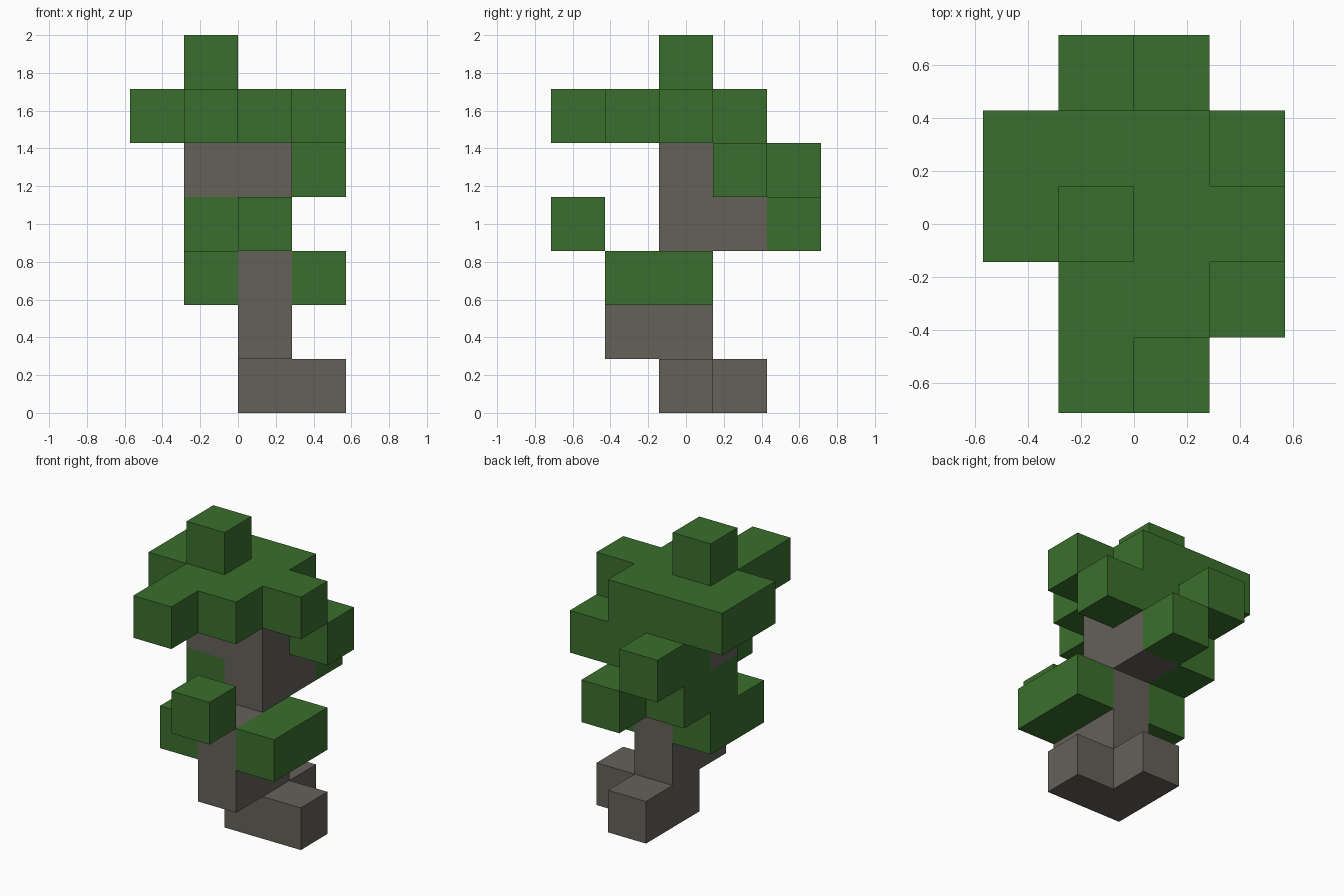
import bpy
import bmesh
from itertools import product
from mathutils import Vector

if "Cube" in bpy.data.objects:
    bpy.data.objects.remove(bpy.data.objects["Cube"], do_unlink=True)

CELL = 2 / 7                      # edge length of one block
ORIGIN = Vector((-2, -2.5, 0))    # corner of the block grid


def make_material(name, color):
    mat = bpy.data.materials.new(name)
    mat.use_nodes = True
    mat.diffuse_color = color
    mat.node_tree.nodes["Principled BSDF"].inputs["Base Color"].default_value = color
    return mat


bark = make_material("grey bark", (0.130, 0.119, 0.102, 1))
leaf = make_material("leaf green", (0.044, 0.159, 0.026, 1))


def blocks(name, mat, *boxes):
    """Join boxes, each (start cell, size in cells), into one outer skin."""
    cells = {tuple(s + o for s, o in zip(start, off))
             for start, size in boxes
             for off in product(*map(range, size))}
    bm = bmesh.new()
    for cell in cells:
        for axis, side in product(range(3), (0, 1)):
            beside = list(cell)
            beside[axis] += 2 * side - 1
            if tuple(beside) in cells:
                continue
            base = Vector(cell)
            base[axis] += side
            u, v = Vector((0, 0, 0)), Vector((0, 0, 0))
            u[(axis + 1) % 3] = v[(axis + 2) % 3] = 1
            corners = [base, base + u, base + u + v, base + v]
            if not side:
                corners.reverse()
            bm.faces.new([bm.verts.new((c + ORIGIN) * CELL) for c in corners])
    # Weld the skin and merge coplanar squares
    bmesh.ops.remove_doubles(bm, verts=bm.verts, dist=0.001)
    bmesh.ops.dissolve_limit(bm, angle_limit=0.01, verts=bm.verts, edges=bm.edges)
    mesh = bpy.data.meshes.new(name)
    bm.to_mesh(mesh)
    bm.free()
    mesh.materials.append(mat)
    obj = bpy.data.objects.new(name, mesh)
    bpy.context.collection.objects.link(obj)
    return obj


# Roots and crooked trunk
blocks("roots", bark, ((2, 2, 0), (2, 1, 1)), ((2, 3, 0), (1, 1, 1)))
blocks("trunk", bark,
       ((2, 1, 1), (1, 2, 2)),
       ((2, 2, 3), (1, 2, 1)),
       ((1, 2, 4), (2, 1, 1)))

# Low leaf clumps either side of the trunk
blocks("lower_left_leaves", leaf, ((3, 1, 2), (1, 2, 1)))
blocks("lower_right_leaves", leaf,
       ((1, 1, 2), (1, 2, 1)),
       ((1, 2, 3), (1, 2, 1)))

# Loose leaf block in front
blocks("front_leaf", leaf, ((2, 0, 3), (1, 1, 1)))

# Leaves behind the trunk
blocks("rear_leaves", leaf,
       ((2, 4, 3), (1, 1, 1)),
       ((1, 3, 4), (3, 1, 1)),
       ((1, 4, 4), (1, 1, 1)))

# Wide canopy and its top block
blocks("canopy", leaf,
       ((0, 2, 5), (3, 2, 1)),
       ((3, 2, 5), (1, 1, 1)),
       ((1, 1, 5), (2, 1, 1)),
       ((1, 0, 5), (1, 1, 1)),
       ((1, 2, 6), (1, 1, 1)))
